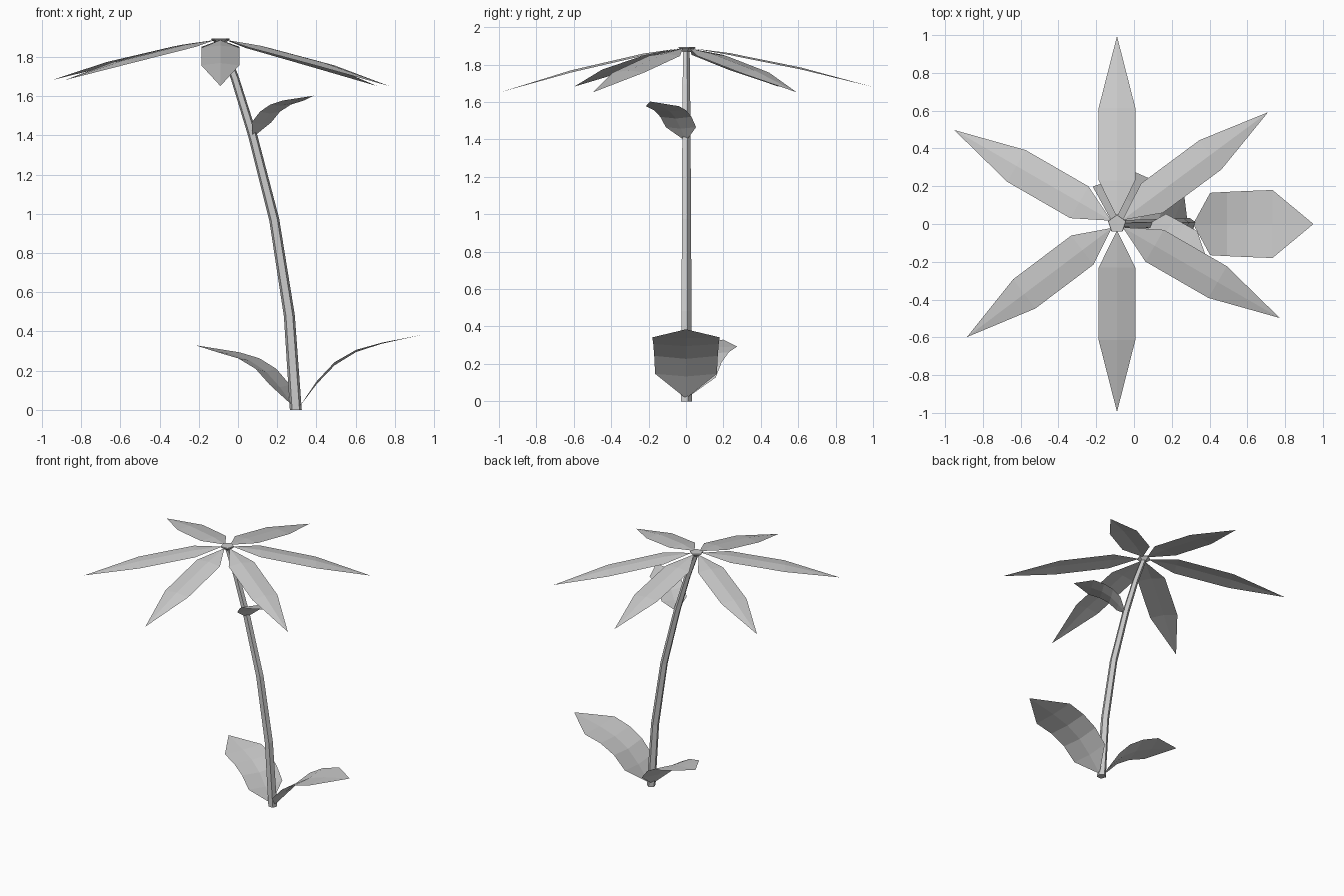
import bpy, bmesh
from math import radians, sin, cos, atan2, pi
from mathutils import Matrix, Vector

cube = bpy.data.objects.get("Cube")
if cube:
    bpy.data.objects.remove(cube, do_unlink=True)

# One plain grey for the whole plant
grey = bpy.data.materials.new("plain grey")
grey.use_nodes = True
colour = (0.6, 0.6, 0.6, 1)
grey.diffuse_color = colour
grey.node_tree.nodes["Principled BSDF"].inputs["Base Color"].default_value = colour


def finish(bm, name):
    mesh = bpy.data.meshes.new(name)
    bm.to_mesh(mesh)
    bm.free()
    mesh.materials.append(grey)
    obj = bpy.data.objects.new(name, mesh)
    bpy.context.collection.objects.link(obj)
    return obj


def blade(name, rows, place):
    """Thin creased sheet; rows are (distance, half width, midrib z, edge z), pointed at both ends."""
    bm = bmesh.new()
    lines = []
    for x, w, mid, edge in rows:
        centre = bm.verts.new((x, 0, mid))
        if w:
            lines.append((bm.verts.new((x, -w, edge)), centre, bm.verts.new((x, w, edge))))
        else:
            lines.append((centre,) * 3)
    for a, b in zip(lines, lines[1:]):
        for s in (0, 1):
            corners = dict.fromkeys((a[s], b[s], b[s + 1], a[s + 1]))
            bm.faces.new(list(corners))
    bm.transform(place)
    return finish(bm, name)


def tube(name, rings, sides=5):
    """Capped tube along the xz plane; rings are (x, z, radius, tilt)."""
    bm = bmesh.new()
    loops = []
    for x, z, r, tilt in rings:
        turn = Matrix.Rotation(tilt, 3, 'Y')
        loop = []
        for i in range(sides):
            a = pi / 2 + 2 * pi * i / sides
            loop.append(bm.verts.new(turn @ Vector((r * cos(a), r * sin(a), 0)) + Vector((x, 0, z))))
        loops.append(loop)
    for a, b in zip(loops, loops[1:]):
        for i in range(sides):
            j = (i + 1) % sides
            bm.faces.new((a[i], a[j], b[j], b[i]))
    bm.faces.new(loops[0][::-1])
    bm.faces.new(loops[-1])
    return finish(bm, name)


# Curved five-sided stem, level at the foot
path = [(0.295, 0), (0.262, 0.48), (0.185, 0.97), (0.075, 1.4), (-0.015, 1.69), (-0.085, 1.875)]
rings = []
for i, (x, z) in enumerate(path):
    x0, z0 = path[max(i - 1, 0)]
    x1, z1 = path[min(i + 1, len(path) - 1)]
    tilt = atan2(x1 - x0, z1 - z0) if i else 0
    rings.append((x, z, 0.032 - 0.0025 * i, tilt))
tube("stem", rings)

# Small flared flower centre
tube("flower_centre", [(-0.088, 1.868, 0.022, 0), (-0.09, 1.89, 0.05, 0), (-0.09, 1.895, 0.048, 0)])

# Six drooping petals: direction in degrees and tip drop
petals = [(36.5, 0.235), (90, 0.205), (150, 0.205), (217, 0.205), (270, 0.235), (330, 0.235)]
for n, (angle, drop) in enumerate(petals, 1):
    shape = [(0.035, 0, 0, 0),
             (0.23, 0.097, -0.12 * drop, -0.17 * drop),
             (0.615, 0.097, -0.5 * drop, -0.55 * drop),
             (0.995, 0, -drop, 0)]
    place = Matrix.Translation((-0.09, 0, 1.887)) @ Matrix.Rotation(radians(angle), 4, 'Z')
    blade(f"petal_{n}", shape, place)

# Three arching leaves of one shape: base position, direction, scale
leaf = [(0, 0, 0, 0),
        (0.09, 0.165, 0.118, 0.132),
        (0.18, 0.17, 0.212, 0.228),
        (0.29, 0.175, 0.28, 0.291),
        (0.42, 0.18, 0.322, 0.327),
        (0.637, 0, 0.37, 0)]
leaves = [("large_leaf", (0.313, 0, 0.015), 0, 1),
          ("low_leaf", (0.285, 0, 0.015), 158.5, 0.85),
          ("high_leaf", (0.075, 0, 1.39), -31.5, 0.575)]
for name, base, angle, size in leaves:
    place = (Matrix.Translation(base) @ Matrix.Rotation(radians(angle), 4, 'Z')
             @ Matrix.Scale(size, 4))
    blade(name, leaf, place)
